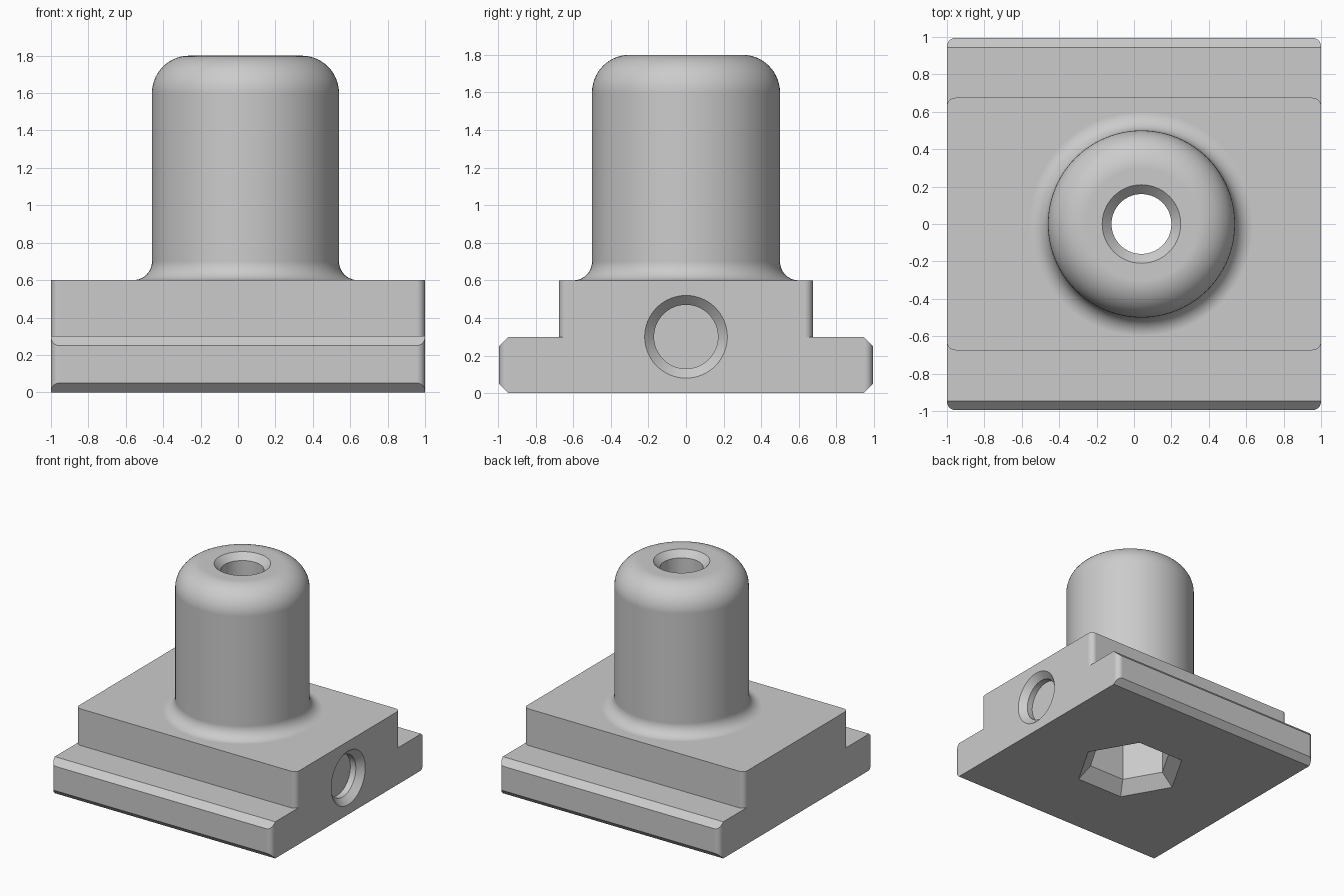
import bpy, bmesh, math
from mathutils import Vector

cube = bpy.data.objects.get("Cube")
if cube:
    bpy.data.objects.remove(cube, do_unlink=True)

grey = bpy.data.materials.new("plain grey")
grey.use_nodes = True
grey.diffuse_color = (0.6, 0.6, 0.6, 1)
grey.node_tree.nodes["Principled BSDF"].inputs["Base Color"].default_value = (0.6, 0.6, 0.6, 1)

AXIS_X = 0.04  # tower and bore centre


def arc(cx, cy, r, start, end, steps):
    angles = [math.radians(start + (end - start) * i / steps) for i in range(steps + 1)]
    return [(cx + r * math.cos(a), cy + r * math.sin(a)) for a in angles]


def make(name, bm):
    bmesh.ops.recalc_face_normals(bm, faces=bm.faces)
    mesh = bpy.data.meshes.new(name)
    bm.to_mesh(mesh)
    bm.free()
    mesh.materials.append(grey)
    obj = bpy.data.objects.new(name, mesh)
    bpy.context.collection.objects.link(obj)
    return obj


def rounded_slab(half_y, z0, z1, r=0.045):
    """Slab two units wide with rounded vertical edges."""
    bm = bmesh.new()
    pts = []
    for sx, sy, a in ((1, 1, 0), (-1, 1, 90), (-1, -1, 180), (1, -1, 270)):
        pts += arc(sx * (1 - r), sy * (half_y - r), r, a, a + 90, 8)
    face = bm.faces.new([bm.verts.new((x, y, z0)) for x, y in pts])
    ext = bmesh.ops.extrude_face_region(bm, geom=[face])
    top = [v for v in ext["geom"] if isinstance(v, bmesh.types.BMVert)]
    bmesh.ops.translate(bm, verts=top, vec=(0, 0, z1 - z0))
    return bm


def lathe(name, profile, sides, location, along_x=False):
    """Closed solid from stacked (radius, height) rings."""
    bm = bmesh.new()
    rings = []
    for r, h in profile:
        ring = []
        for i in range(sides):
            a = 2 * math.pi * i / sides
            p = Vector((r * math.cos(a), r * math.sin(a), h))
            if along_x:
                p = Vector((p.z, p.x, p.y))
            ring.append(bm.verts.new(p + Vector(location)))
        rings.append(ring)
    for low, high in zip(rings, rings[1:]):
        for i in range(sides):
            j = (i + 1) % sides
            bm.faces.new((low[i], low[j], high[j], high[i]))
    bm.faces.new(rings[0])
    bm.faces.new(rings[-1])
    return make(name, bm)


def combine(target, other, operation):
    mod = target.modifiers.new(operation.title(), 'BOOLEAN')
    mod.operation = operation
    mod.solver = 'EXACT'
    mod.object = other
    bpy.context.view_layer.objects.active = target
    bpy.ops.object.modifier_apply(modifier=mod.name)
    bpy.data.objects.remove(other, do_unlink=True)


# Flange plate with chamfered long edges
bm = rounded_slab(0.995, 0, 0.3)
for sy in (-1, 1):
    for z, sz in ((0.05, -1), (0.25, 1)):
        cut = bmesh.ops.bisect_plane(bm, geom=bm.verts[:] + bm.edges[:] + bm.faces[:],
                                     plane_co=(0, sy * 0.995, z), plane_no=(0, sy, sz),
                                     clear_outer=True)
        rim = [e for e in cut["geom_cut"] if isinstance(e, bmesh.types.BMEdge)]
        bmesh.ops.holes_fill(bm, edges=rim, sides=0)
body = make("mounting_body", bm)

# Raised centre block
combine(body, make("centre_block", rounded_slab(0.675, 0.1, 0.6)), 'UNION')

# Tower with flared foot and rounded shoulder
tower = [(0.6, 0.5)] + arc(0.6, 0.7, 0.1, 270, 180, 10) + arc(0.3, 1.6, 0.2, 0, 90, 14)
combine(body, lathe("tower", tower, 96, (AXIS_X, 0, 0)), 'UNION')

# Through bore, hexagonal nut pocket and shallow side recess
bore = [(0.16, 0.2), (0.16, 1.75), (0.21, 1.8), (0.21, 1.9)]
combine(body, lathe("bore_cutter", bore, 64, (AXIS_X, 0, 0)), 'DIFFERENCE')
pocket = [(0.53, -0.1), (0.33, 0.1), (0.33, 0.45)]
combine(body, lathe("nut_pocket_cutter", pocket, 6, (AXIS_X, 0, 0)), 'DIFFERENCE')
recess = [(0.17, -0.1), (0.17, -0.05), (0.22, 0), (0.22, 0.1)]
combine(body, lathe("side_recess_cutter", recess, 64, (1, 0, 0.3), True), 'DIFFERENCE')

# Smooth the curves while keeping flats flat
bpy.ops.object.select_all(action='DESELECT')
body.select_set(True)
bpy.context.view_layer.objects.active = body
bpy.ops.object.shade_smooth_by_angle(angle=math.radians(30))
normals = body.modifiers.new("Weighted Normals", 'WEIGHTED_NORMAL')
normals.keep_sharp = True
